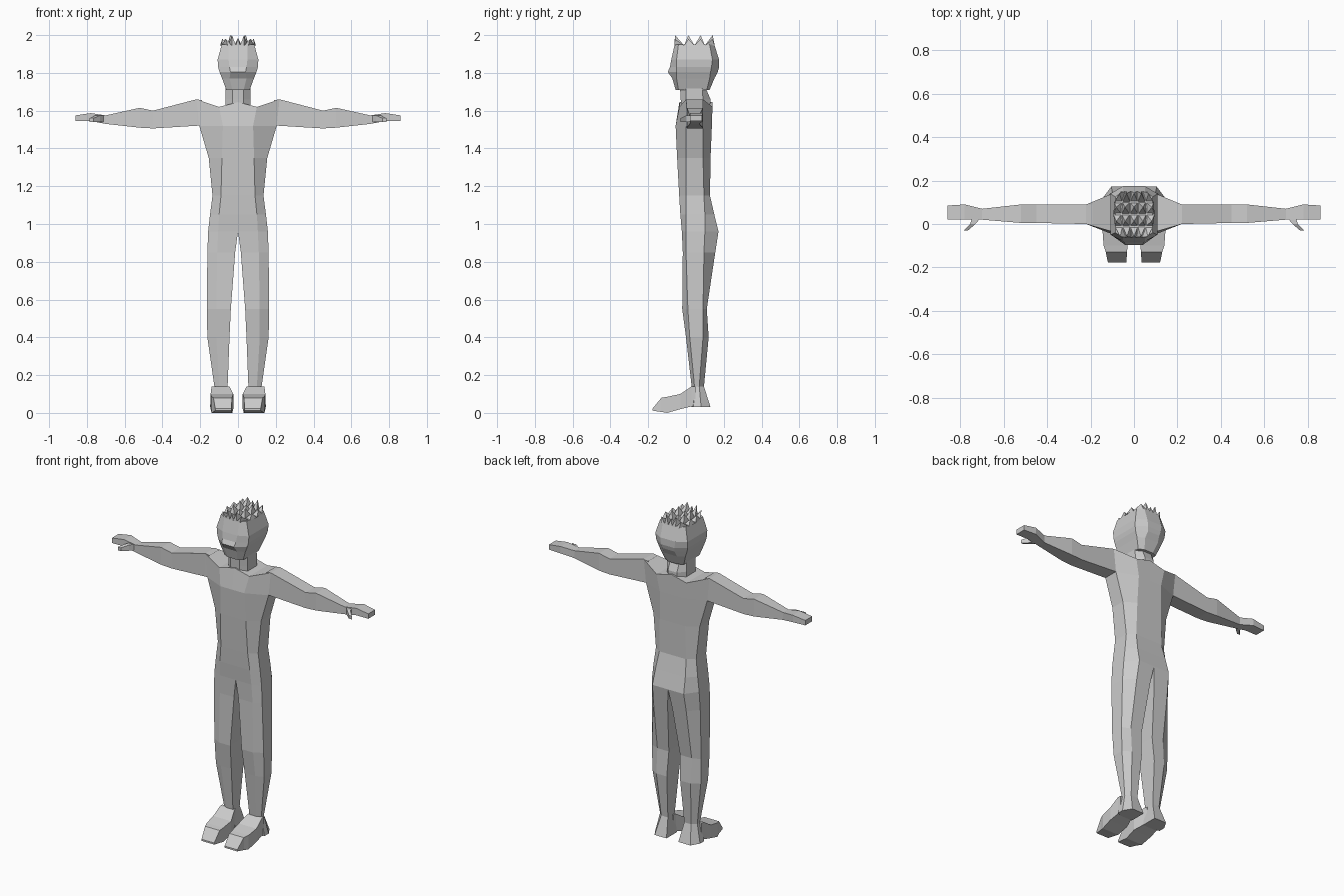
import bpy, bmesh


def finish(name, bm):
    """Turn a right-hand half into a mirrored flat-shaded object."""
    bmesh.ops.recalc_face_normals(bm, faces=bm.faces)
    me = bpy.data.meshes.new(name)
    bm.to_mesh(me)
    bm.free()
    ob = bpy.data.objects.new(name, me)
    bpy.context.collection.objects.link(ob)
    mod = ob.modifiers.new("mirror", "MIRROR")
    mod.use_clip = True
    mod.merge_threshold = 0.0005
    return ob


def loft(name, rings, start=True, end=True):
    """Skin closed rings, leaving the centre plane x = 0 open."""
    bm = bmesh.new()
    vs = [[bm.verts.new(p) for p in r] for r in rings]
    n = len(rings[0])
    for a, b in zip(vs, vs[1:]):
        for i in range(n):
            j = (i + 1) % n
            quad = (a[i], a[j], b[j], b[i])
            if any(v.co.x > 1e-4 for v in quad):
                bm.faces.new(quad)
    for ring, use in ((vs[0], start), (vs[-1], end)):
        if use:
            for k in range(n // 2 - 1):
                bm.faces.new((ring[k], ring[k + 1], ring[n - 2 - k], ring[n - 1 - k]))
    return finish(name, bm)


def half_ring(z, xin, xm, xo, yf, ya, yb, yk):
    """Six-point half section: front, side and back facets."""
    return [(xin, yf, z), (xm, yf, z), (xo, ya, z),
            (xo, yb, z), (xm, yk, z), (xin, yk, z)]


def box_x(x, y0, y1, z0, z1):
    return [(x, y0, z0), (x, y1, z0), (x, y1, z1), (x, y0, z1)]


def box_y(y, x0, x1, z0, z1):
    return [(x0, y, z0), (x1, y, z0), (x1, y, z1), (x0, y, z1)]


# Legs and torso in one continuous loft
body = [half_ring(*r) for r in (
    (0.03, .04, .12, .15, .03, .04, .08, .13),
    (0.14, .055, .10, .125, .03, .045, .07, .095),
    (0.40, .045, .115, .162, 0, .02, .09, .12),
    (0.55, .038, .115, .165, -.02, .01, .09, .11),
    (0.85, .015, .11, .162, -.017, 0, .095, .155),
    (0.96, 0, .105, .158, -.022, 0, .10, .172),
    (1.05, 0, .10, .148, -.03, 0, .10, .15),
    (1.15, 0, .09, .135, -.036, 0, .095, .127),
    (1.35, 0, .085, .155, -.047, 0, .09, .13),
    (1.52, 0, .08, .205, -.055, 0, .09, .137))]
# Shoulder line dips beside the neck
top = half_ring(0, 0, .10, .22, -.035, 0, .09, .14)
body.append([(x, y, z) for (x, y, _), z in
             zip(top, (1.645, 1.62, 1.66, 1.66, 1.62, 1.645))])
loft("body", body)

# Feet
loft("foot", [box_y(*r) for r in (
    (0.05, .05, .14, .035, .14),
    (0.03, .045, .14, .035, .14),
    (-0.03, .025, .145, .02, .10),
    (-0.10, .03, .14, .0, .085),
    (-0.13, .032, .13, .005, .08),
    (-0.178, .035, .12, .012, .022))])

# Arms and flat hands
loft("arm", [box_x(*r) for r in (
    (.19, 0, .09, 1.522, 1.655),
    (.22, 0, .09, 1.52, 1.66),
    (.45, .005, .09, 1.506, 1.60),
    (.52, .005, .09, 1.51, 1.615),
    (.70, .02, .07, 1.53, 1.575),
    (.78, .02, .09, 1.545, 1.587),
    (.86, .02, .085, 1.545, 1.575))], start=False)

# Thumbs
loft("thumb", [box_y(*r) for r in (
    (.03, .705, .745, 1.54, 1.575),
    (0, .73, .755, 1.54, 1.575),
    (-.03, .765, .785, 1.54, 1.56))])

# Neck
loft("neck", [half_ring(*r) for r in (
    (1.60, 0, .03, .065, -.025, 0, .09, .13),
    (1.66, 0, .03, .065, -.028, 0, .09, .13),
    (1.73, 0, .03, .065, -.032, 0, .085, .10))])

# Head with a small nose ridge
loft("head", [half_ring(*r) for r in (
    (1.71, 0, .03, .062, -.055, -.04, .11, .125),
    (1.77, 0, .045, .084, -.072, -.05, .125, .15),
    (1.805, 0, .04, .098, -.097, -.05, .13, .168),
    (1.83, 0, .045, .105, -.085, -.05, .135, .175),
    (1.87, 0, .05, .108, -.078, -.05, .14, .175),
    (1.95, 0, .05, .086, -.06, -.04, .125, .15))])

# Hair: a grid of pyramid spikes narrowing at front and back
ys = (-.062, -.01, .045, .10, .152)
half_w = (.055, .088, .095, .09, .06)
cols = (0, .2, .6, 1)
bm = bmesh.new()
for r in range(4):
    for c in range(3):
        x = [[cols[c + i] * half_w[r + j] for i in (0, 1)] for j in (0, 1)]
        base = [(x[0][0], ys[r]), (x[0][1], ys[r]),
                (x[1][1], ys[r + 1]), (x[1][0], ys[r + 1])]
        vs = [bm.verts.new((px, py, 1.945)) for px, py in base]
        cx = 0 if c == 0 else sum(p[0] for p in base) / 4 * 1.12
        cy = (ys[r] + ys[r + 1]) / 2 + (-.022, -.005, .005, .015)[r]
        tip = bm.verts.new((cx, cy, (1.985, 2.0, 1.98)[c]))
        for i in range(4):
            if c == 0 and i == 3:
                continue
            bm.faces.new((vs[i], vs[(i + 1) % 4], tip))
finish("hair", bm)
